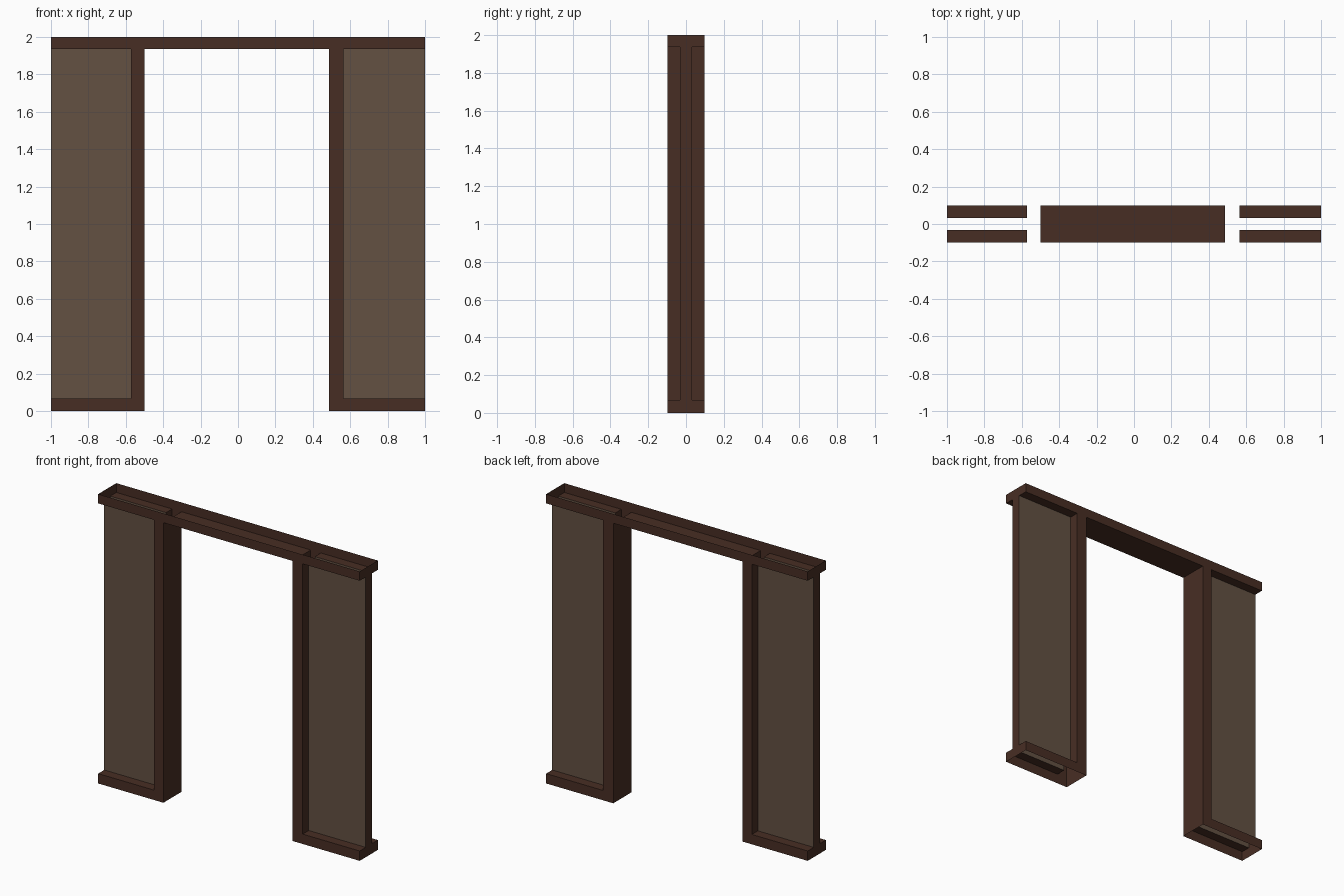
import bpy

if "Cube" in bpy.data.objects:
    bpy.data.objects.remove(bpy.data.objects["Cube"])

D, P = 0.099, 0.033            # half depth of trim and of recessed panel
ZB, ZT, H = 0.068, 1.936, 2.0  # top of base rail, underside of header, height


def material(name, rgb):
    m = bpy.data.materials.new(name)
    m.diffuse_color = (*rgb, 1)
    m.use_nodes = True
    m.node_tree.nodes["Principled BSDF"].inputs["Base Color"].default_value = m.diffuse_color
    return m


DARK = material("dark wood", (0.064, 0.027, 0.0175))
LIGHT = material("light plaster", (0.125, 0.082, 0.054))


def shell(name, rects, mat):
    """Open shell of axis-aligned rectangles: (axis, position, a0, a1, b0, b1, normal sign)."""
    verts, faces = [], []
    for axis, pos, a0, a1, b0, b1, sign in rects:
        a0, a1 = sorted((a0, a1))
        corners = [(a0, b0), (a1, b0), (a1, b1), (a0, b1)]
        # remaining axes in order; the y plane has reversed handedness
        if (sign < 0) != (axis == 1):
            corners.reverse()
        n = len(verts)
        for a, b in corners:
            v = [a, b]
            v.insert(axis, pos)
            verts.append(v)
        faces.append((n, n + 1, n + 2, n + 3))
    me = bpy.data.meshes.new(name)
    me.from_pydata(verts, [], faces)
    me.materials.append(mat)
    ob = bpy.data.objects.new(name, me)
    bpy.context.collection.objects.link(ob)


# Side walls: end x, doorway edge, outer edge of jamb
for side, s, xi, xo in (("left", -1, -0.501, -0.573), ("right", 1, 0.487, 0.564)):
    e = s * 1.0
    jamb = [(0, xi, -D, D, 0, ZT, -s)]       # face towards the doorway
    rail, panel = [], []
    # I-shaped end cap: base and panel edge
    rail.append((0, e, -D, D, 0, ZB, s))
    edge = [(0, e, -P, P, ZB, ZT, s)]
    for f in (-1, 1):
        jamb.append((1, f * D, xi, xo, 0, ZT, f))
        jamb.append((0, xo, f * P, f * D, ZB, ZT, s))
        rail.append((1, f * D, xo, e, 0, ZB, f))
        rail.append((2, ZB, xo, e, min(f * P, f * D), max(f * P, f * D), 1))
        panel.append((1, f * P, xo, e, ZB, ZT, f))
    shell(side + "_jamb", jamb, DARK)
    shell(side + "_base_rail", rail, DARK)
    shell(side + "_wall_end", edge, DARK)
    shell(side + "_wall_panel", panel, LIGHT)

# Header trim across the top, open above, with soffits below
header = [(2, ZT, -0.501, 0.487, -D, D, -1)]
for f in (-1, 1):
    header.append((1, f * D, -1, 1, ZT, H, f))
    header.append((0, f * 1.0, -D, D, ZT, H, f))
    y0, y1 = sorted((f * P, f * D))
    header.append((2, ZT, -1, -0.573, y0, y1, -1))
    header.append((2, ZT, 0.564, 1, y0, y1, -1))
shell("header", header, DARK)
